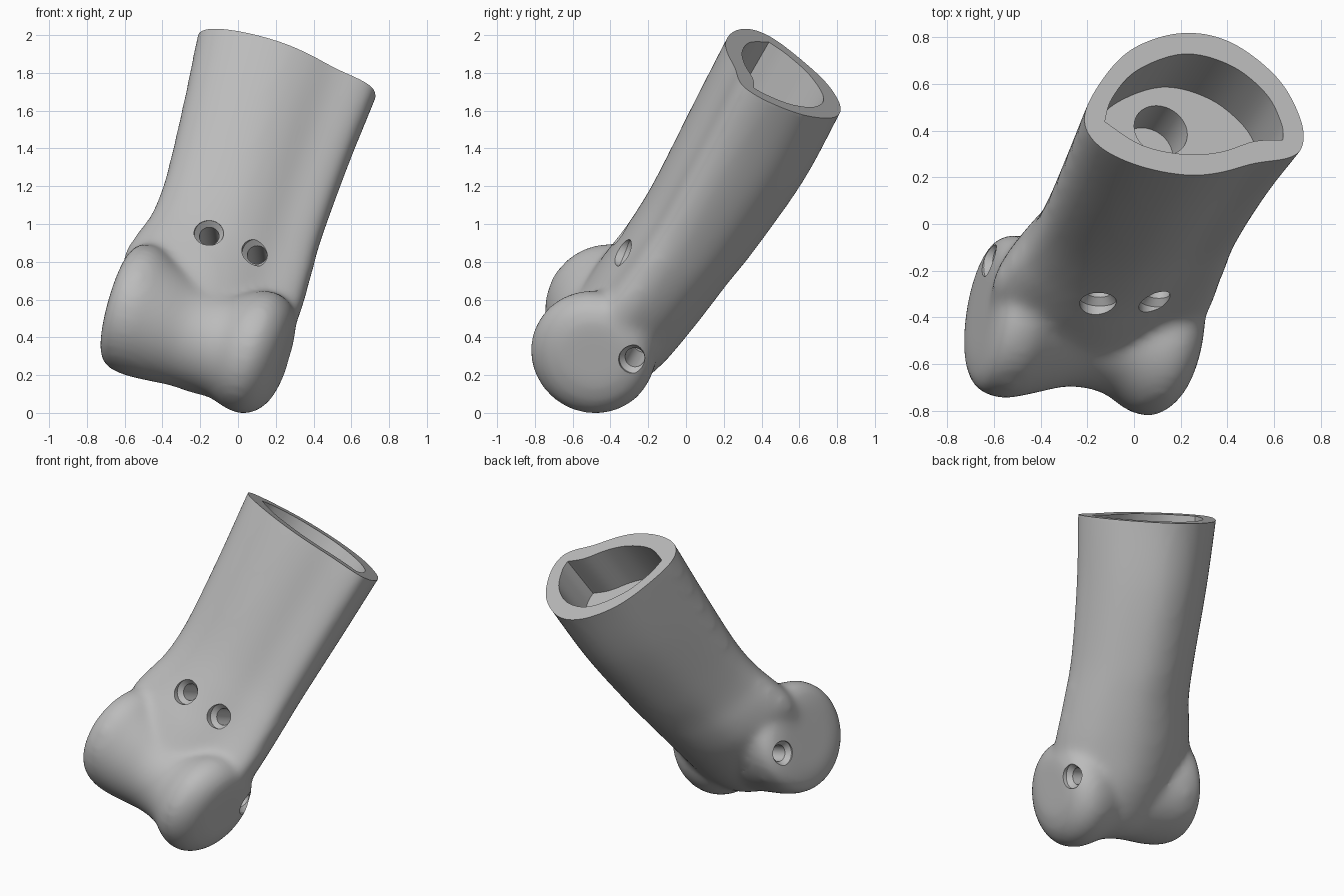
import bpy, bmesh, math
from mathutils import Vector, Matrix

old = bpy.data.objects.get("Cube")
if old:
    bpy.data.objects.remove(old, do_unlink=True)

# Leaning frame: U runs across the knuckle, V to the back, W along the shaft
W = Vector((0.31, 0.475, 0.823)).normalized()
U = (Vector((1, 0, 0)) - W * W.x).normalized()
V = W.cross(U)
FRAME = Matrix((U, V, W)).transposed().to_4x4()

TOP = 1.77
SECTION = [(-.815, -.59), (-.71, -.36), (-.576, -.205), (-.367, -.103), (-.156, -.111),
           (.055, -.25), (.16, -.44), (.165, -.57), (.098, -.632), (-.05, -.681),
           (-.208, -.756), (-.367, -.795), (-.576, -.785), (-.75, -.72)]


def spline(points, steps, closed=False):
    """Smooth curve through points of any dimension."""
    pts = [Vector(p) for p in points]
    n = len(pts)
    get = (lambda i: pts[i % n]) if closed else (lambda i: pts[max(0, min(n - 1, i))])
    out = []
    for i in range(n if closed else n - 1):
        a, b, c, d = (get(i + k) for k in (-1, 0, 1, 2))
        for s in range(steps):
            t = s / steps
            out.append(b + (c - a) * (t / 2) + (a * 2 - b * 5 + c * 4 - d) * (t * t / 2)
                       + (b * 3 - a - c * 3 + d) * (t ** 3 / 2))
    if not closed:
        out.append(pts[-1])
    return out


def solid(name, rings):
    """Closed skin over a row of rings."""
    bm = bmesh.new()
    loops = [[bm.verts.new(p) for p in ring] for ring in rings]
    n = len(loops[0])
    for a, b in zip(loops, loops[1:]):
        for i in range(n):
            j = (i + 1) % n
            bm.faces.new((a[i], a[j], b[j], b[i]))
    bm.faces.new(loops[0])
    bm.faces.new(loops[-1])
    bmesh.ops.recalc_face_normals(bm, faces=bm.faces[:])
    mesh = bpy.data.meshes.new(name)
    bm.to_mesh(mesh)
    bm.free()
    ob = bpy.data.objects.new(name, mesh)
    bpy.context.collection.objects.link(ob)
    return ob


def circle(centre, axis, radius, sides=40):
    p = axis.orthogonal().normalized()
    q = axis.cross(p)
    angles = [math.tau * i / sides for i in range(sides)]
    return [centre + (p * math.cos(a) + q * math.sin(a)) * radius for a in angles]


def turned(name, start, axis, profile):
    """Round body along an axis; profile holds (distance, radius)."""
    axis = Vector(axis).normalized()
    return solid(name, [circle(Vector(start) + axis * d, axis, r) for d, r in profile])


def fitted(w, u0, u1, v0, v1):
    """Shaft section stretched to the given bounds."""
    return [Vector((u0 + (p.x + .815) / .98 * (u1 - u0),
                    v0 + (p.y + .795) / .695 * (v1 - v0), w))
            for p in spline(SECTION, 5, True)]


def bake(ob):
    bpy.context.view_layer.update()
    deps = bpy.context.evaluated_depsgraph_get()
    mesh = bpy.data.meshes.new_from_object(ob.evaluated_get(deps))
    ob.modifiers.clear()
    ob.data = mesh


def combine(ob, other, operation):
    mod = ob.modifiers.new(operation, "BOOLEAN")
    mod.operation, mod.solver, mod.object = operation, "EXACT", other
    bake(ob)
    bpy.data.objects.remove(other, do_unlink=True)


# Shaft: w, then the left, right, front and back bounds
stations = [(-.21, -.54, .06, -.67, -.42), (-.12, -.62, .15, -.76, -.32),
            (.10, -.70, .20, -.80, -.235), (.35, -.765, .205, -.79, -.19),
            (.50, -.75, .195, -.77, -.17), (.66, -.715, .18, -.755, -.15),
            (.90, -.715, .16, -.75, -.115), (1.36, -.765, .155, -.775, -.075),
            (1.77, -.82, .168, -.795, -.088), (1.92, -.83, .168, -.795, -.088)]
body = solid("hollow_shaft_with_knuckle", [fitted(*s) for s in spline(stations, 5)])

# Knuckle: waisted roller across the lower end, as u, v, w and radius
roller = [(-.735, -.61, .085, .20), (-.72, -.61, .085, .28), (-.68, -.61, .085, .335),
          (-.58, -.61, .08, .352), (-.45, -.59, .06, .32), (-.28, -.56, .045, .28),
          (-.12, -.56, .04, .28), (0, -.575, .04, .325), (.09, -.58, .045, .335),
          (.16, -.575, .055, .30), (.205, -.57, .07, .24), (.225, -.57, .08, .16)]
knuckle = solid("knuckle", [circle(s.xyz, Vector((1, 0, 0)), s.w)
                            for s in spline(roller, 4)])
combine(body, knuckle, "UNION")

# Blend both into one soft skin
remesh = body.modifiers.new("skin", "REMESH")
remesh.mode, remesh.voxel_size = "VOXEL", .02
soften = body.modifiers.new("soften", "SMOOTH")
soften.factor, soften.iterations = .5, 25
bake(body)

# Flat rim, lens-shaped socket with two sharp corners, and round bore
combine(body, turned("rim_cut", (-.3, -.4, TOP), (0, 0, 1), [(0, 2), (1, 2)]), "DIFFERENCE")
back_wall = [(-.724, -.594), (-.69, -.47), (-.577, -.313), (-.366, -.195),
             (-.156, -.215), (.002, -.325), (.072, -.46), (.08, -.54)]
front_wall = [(.08, -.54), (-.05, -.571), (-.2, -.65), (-.366, -.692),
              (-.56, -.68), (-.724, -.594)]
lens = spline(back_wall, 6)[:-1] + spline(front_wall, 6)[:-1]
combine(body, solid("socket", [[Vector((p.x, p.y, w)) for p in lens]
                               for w in (TOP - .3, TOP + .2)]), "DIFFERENCE")
combine(body, turned("bore", (-.374, -.41, TOP - .5), (0, 0, 1), [(0, .12), (.3, .12)]),
        "DIFFERENCE")

# Countersunk screw holes: two in front, one at each end of the knuckle
screw = [(-.2, .078), (0, .078), (.03, .052), (.32, .052)]
for start, axis in (((-.36, -.745, .562), (0, 1, .15)),
                    ((-.092, -.70, .558), (0, 1, .15)),
                    ((.2, -.375, .168), (-1, 0, 0)),
                    ((-.725, -.40, .178), (1, 0, 0))):
    combine(body, turned("screw_hole", start, axis, screw), "DIFFERENCE")

# Stand it on the ground, centred
body.data.transform(FRAME)
lo = [min(v.co[k] for v in body.data.vertices) for k in range(3)]
hi = [max(v.co[k] for v in body.data.vertices) for k in range(3)]
body.data.transform(Matrix.Translation((-(lo[0] + hi[0]) / 2, -(lo[1] + hi[1]) / 2, -lo[2])))

grey = bpy.data.materials.new("plain_grey")
grey.use_nodes = True
colour = (.5, .5, .5, 1)
grey.diffuse_color = colour
grey.node_tree.nodes["Principled BSDF"].inputs["Base Color"].default_value = colour
body.data.materials.clear()
body.data.materials.append(grey)
for poly in body.data.polygons:
    poly.material_index = 0

bpy.ops.object.select_all(action="DESELECT")
body.select_set(True)
bpy.context.view_layer.objects.active = body
bpy.ops.object.shade_smooth_by_angle(angle=math.radians(35))
